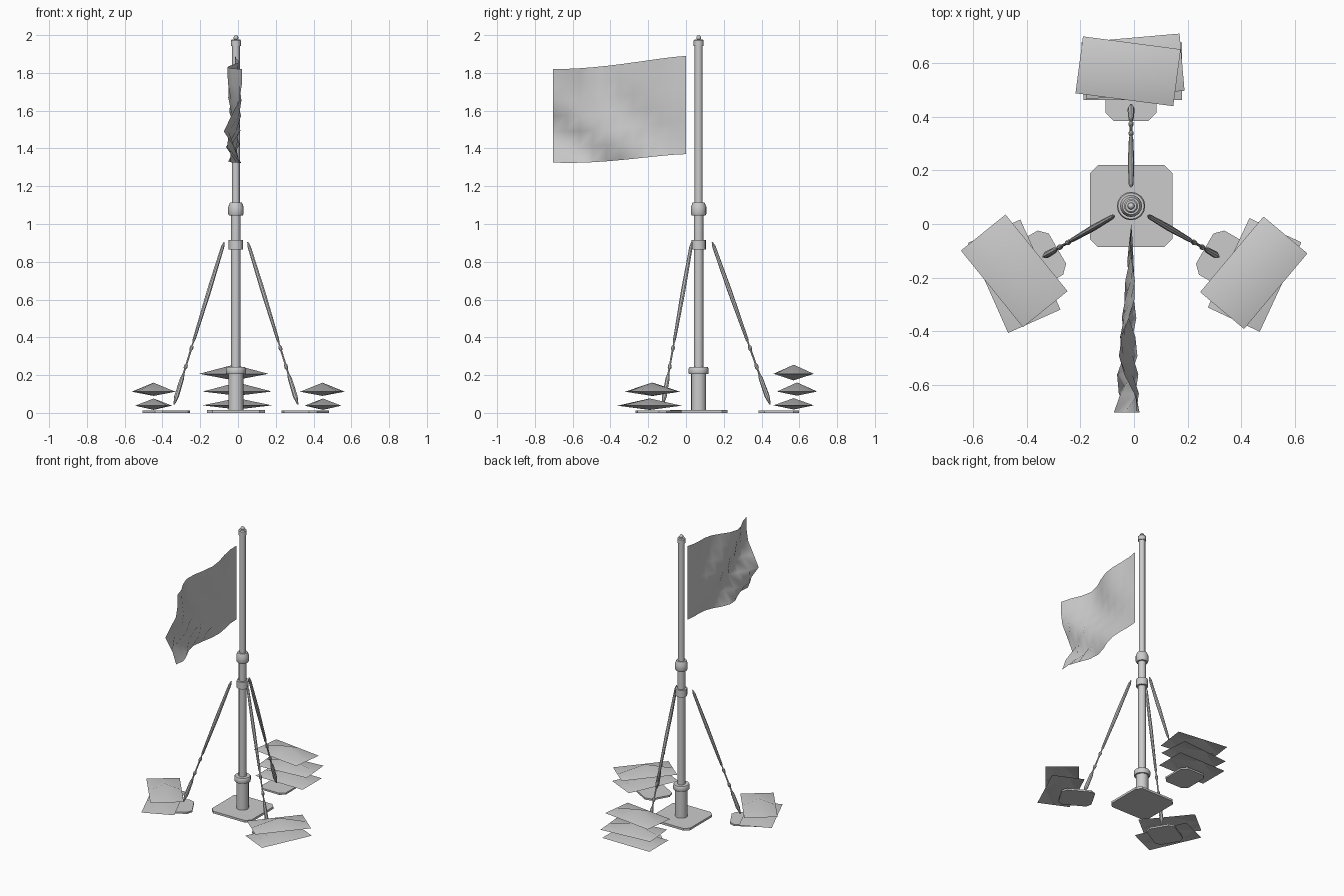
import bpy, bmesh
from math import sin, cos, pi, radians, sqrt
from mathutils import Vector, Matrix

if "Cube" in bpy.data.objects:
    bpy.data.objects.remove(bpy.data.objects["Cube"])

PX, PY = -0.011, 0.067          # pole axis


def finish(name, bm, loc=(0, 0, 0), rot=None, angle=35):
    bmesh.ops.recalc_face_normals(bm, faces=bm.faces)
    me = bpy.data.meshes.new(name)
    bm.to_mesh(me)
    bm.free()
    ob = bpy.data.objects.new(name, me)
    bpy.context.collection.objects.link(ob)
    ob.location = loc
    if rot is not None:
        ob.rotation_euler = rot
    bpy.ops.object.select_all(action='DESELECT')
    ob.select_set(True)
    bpy.context.view_layer.objects.active = ob
    bpy.ops.object.shade_smooth_by_angle(angle=radians(angle))
    return ob


def lathe(name, profile, loc, rot=None, n=12):
    # closed turned shape from (radius, height) pairs
    bm = bmesh.new()
    rings = [[bm.verts.new((r * cos(2 * pi * i / n), r * sin(2 * pi * i / n), z))
              for i in range(n)] for r, z in profile]
    for a, b in zip(rings, rings[1:]):
        for i in range(n):
            j = (i + 1) % n
            bm.faces.new((a[i], a[j], b[j], b[i]))
    bm.faces.new(rings[0][::-1])
    bm.faces.new(rings[-1])
    return finish(name, bm, loc, rot)


def plate(name, w, d, h, c, loc, ang=0):
    # rectangular plate with clipped corners
    x, y = w / 2, d / 2
    pts = [(x, y - c), (x - c, y), (c - x, y), (-x, y - c),
           (-x, c - y), (c - x, -y), (x - c, -y), (x, c - y)]
    bm = bmesh.new()
    face = bm.faces.new([bm.verts.new((p, q, 0)) for p, q in pts])
    ext = bmesh.ops.extrude_face_region(bm, geom=[face])
    verts = [v for v in ext['geom'] if isinstance(v, bmesh.types.BMVert)]
    bmesh.ops.translate(bm, vec=(0, 0, h), verts=verts)
    return finish(name, bm, loc, (0, 0, ang))


def bag(name, loc, ang, up, down):
    # flat pillow: sharp rim, raised centre on both sides
    x, y = 0.184, 0.107
    rim = [(-x, -y), (0, -y), (x, -y), (x, 0), (x, y), (0, y), (-x, y), (-x, 0)]
    bm = bmesh.new()
    ring = [bm.verts.new((p, q, 0)) for p, q in rim]
    for h in (up, -down):
        c = bm.verts.new((0, 0, h))
        for i in range(0, 8, 2):
            bm.faces.new((ring[i - 1], ring[i], ring[i + 1], c))
    return finish(name, bm, loc, (0, 0, radians(ang)), 40)


# base plate and pole
plate("base_plate", 0.308, 0.305, 0.015, 0.03, (PX, PY, 0))
pole = (PX, PY, 0)
lathe("base_socket", [(0.04, 0.012), (0.04, 0.21)], pole, n=16)
lathe("socket_collar", [(0.05, 0.205), (0.053, 0.21), (0.053, 0.235), (0.049, 0.242)], pole, n=16)
lathe("lower_pole", [(0.025, 0.2), (0.025, 1.07)], pole)
lathe("guy_collar", [(0.038, 0.866), (0.038, 0.916)], pole, n=16)
lathe("joint_collar", [(0.036, 1.045), (0.041, 1.055), (0.041, 1.09), (0.032, 1.113)], pole, n=16)
lathe("upper_pole", [(0.021, 1.06), (0.021, 1.955)], pole)
lathe("pole_cap", [(0.026, 1.943), (0.026, 1.972), (0.021, 1.978)], pole, n=16)
lathe("finial", [(0.007, 1.975), (0.012, 1.981), (0.013, 1.988), (0.009, 1.996), (0.003, 2.0)], pole)

# waving flag
bm = bmesh.new()
NU, NV = 10, 6
grid = []
for i in range(NU + 1):
    t = i / NU
    drop = 0.07 * sin(t * pi / 2) ** 1.3
    col = []
    for j in range(NV + 1):
        v = j / NV
        wave = sin(2 * pi * 1.5 * (t - 1) + pi / 2 + 7.0 * v * v)
        x = -0.01 - 0.017 * t + 0.048 * sqrt(t) * t ** 0.3 * wave
        z = 1.89 - drop - v * (0.52 - 0.025 * t)
        col.append(bm.verts.new((x, -0.703 * t, z)))
    grid.append(col)
for i in range(NU):
    for j in range(NV):
        bm.faces.new((grid[i][j], grid[i + 1][j], grid[i + 1][j + 1], grid[i][j + 1]))
finish("flag", bm, angle=60)

# three guy struts with turnbuckles, and their foot plates
strut = [(0.003, 0), (0.009, 0.03), (0.012, 0.3), (0.008, 0.6), (0.004, 0.62),
         (0.004, 0.635), (0.01, 0.645), (0.01, 0.66), (0.005, 0.67), (0.005, 0.75),
         (0.01, 0.76), (0.01, 0.775), (0.005, 0.785), (0.005, 0.81),
         (0.011, 0.84), (0.013, 0.95), (0.004, 1.0)]
for side, deg in (("rear", 90), ("left", 210), ("right", 330)):
    a = radians(deg)
    out = Vector((cos(a), sin(a), 0))
    axis = Vector((PX, PY, 0))
    top = axis + out * 0.072 + Vector((0, 0, 0.905))
    end = axis + out * 0.378 + Vector((0, 0, 0.045))
    d = end - top
    lathe(side + "_guy_strut", [(r, t * d.length) for r, t in strut], top,
          d.to_track_quat('Z', 'Y').to_euler(), n=8)
    plate(side + "_foot_plate", 0.215, 0.19, 0.012, 0.03, axis + out * 0.425, a)

# stacked weight bags: position, height of rim, turn
bags = {
    "rear": [(-0.004, 0.57, 0.04, 0), (-0.004, 0.588, 0.113, 5), (-0.022, 0.57, 0.207, -7.5)],
    "left": [(-0.447, -0.195, 0.038, -66), (-0.447, -0.175, 0.112, -51)],
    "right": [(0.45, -0.19, 0.038, 65), (0.447, -0.182, 0.112, 50)],
}
for side, stack in bags.items():
    for k, (x, y, z, ang) in enumerate(stack):
        bag(f"{side}_weight_bag_{k + 1}", (x, y, z), ang, 0.048 if k else 0.038,
            0.035 if k == 2 else 0.022)
